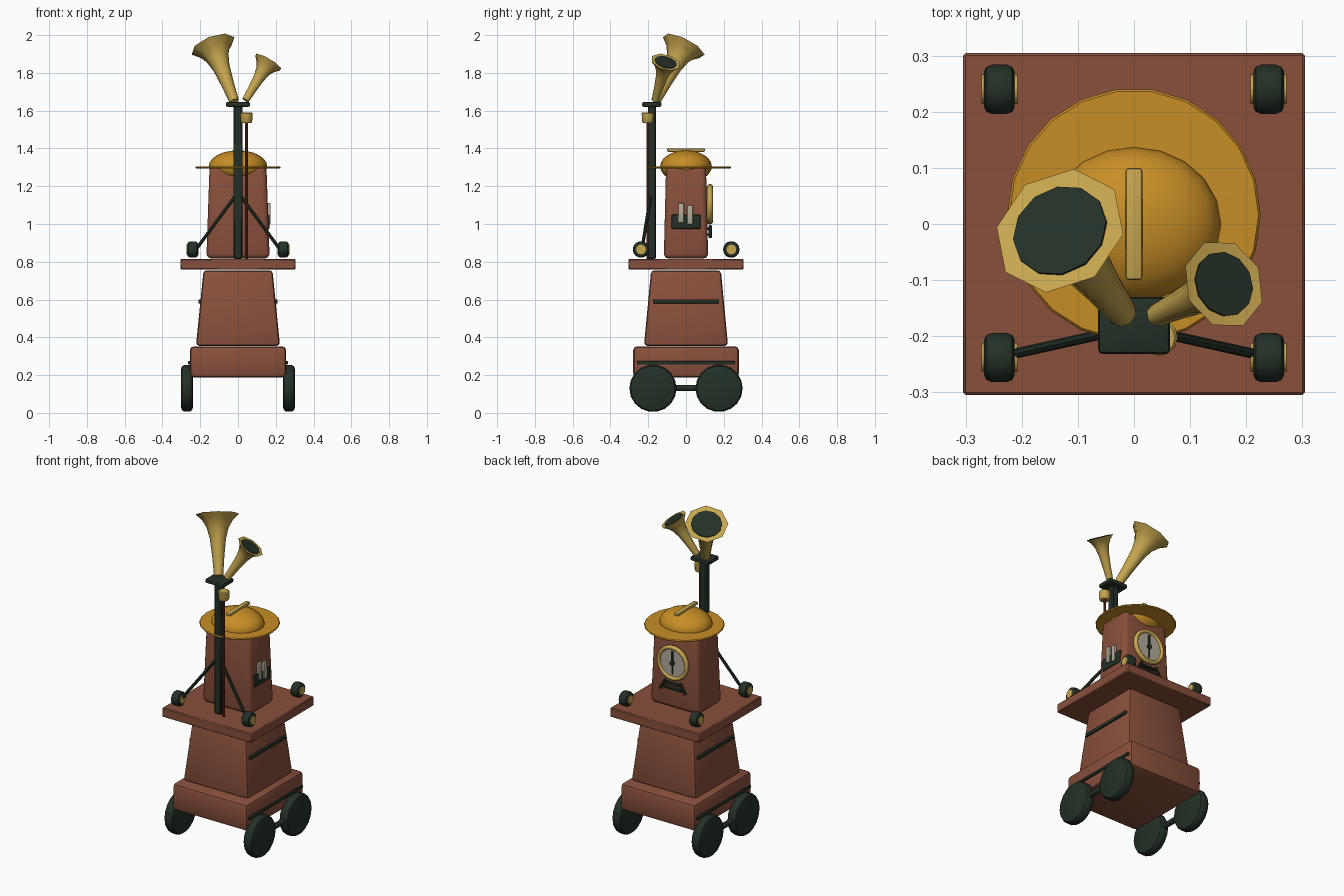
import bpy, bmesh, math
from mathutils import Vector, Matrix

if "Cube" in bpy.data.objects:
    bpy.data.objects.remove(bpy.data.objects["Cube"], do_unlink=True)


def material(name, rgb):
    m = bpy.data.materials.new(name)
    m.use_nodes = True
    m.diffuse_color = (*rgb, 1)
    bsdf = next(n for n in m.node_tree.nodes if n.type == "BSDF_PRINCIPLED")
    bsdf.inputs["Base Color"].default_value = (*rgb, 1)
    return m


BROWN = material("russet brown", (0.25, 0.08, 0.045))
DARK = material("dark green", (0.017, 0.03, 0.02))
GOLD = material("hat gold", (0.57, 0.27, 0.02))
BRASS = material("pale brass", (0.57, 0.38, 0.08))
CREAM = material("grey cream", (0.45, 0.41, 0.33))
RED = material("dark red", (0.16, 0.035, 0.02))


def finish(name, bm, mat, angle=40):
    bmesh.ops.recalc_face_normals(bm, faces=bm.faces)
    mesh = bpy.data.meshes.new(name)
    bm.to_mesh(mesh)
    bm.free()
    mesh.materials.append(mat)
    ob = bpy.data.objects.new(name, mesh)
    bpy.context.collection.objects.link(ob)
    bpy.ops.object.select_all(action="DESELECT")
    ob.select_set(True)
    bpy.context.view_layer.objects.active = ob
    bpy.ops.object.shade_smooth_by_angle(angle=math.radians(angle))
    return ob


def box(name, centre, size, mat, bevel=0.0, taper=(1, 1), segments=2, turn=None):
    """Box whose top is scaled by taper, with rounded edges."""
    bm = bmesh.new()
    bmesh.ops.create_cube(bm, size=1)
    for v in bm.verts:
        k = taper if v.co.z > 0 else (1, 1)
        v.co = Vector((v.co.x * size[0] * k[0], v.co.y * size[1] * k[1], v.co.z * size[2]))
    if bevel:
        bmesh.ops.bevel(bm, geom=bm.edges[:], offset=bevel, segments=segments,
                        profile=0.5, affect="EDGES")
    if turn:
        bm.transform(turn)
    bm.transform(Matrix.Translation(centre))
    return finish(name, bm, mat)


def lathe(name, profile, start, axis, mat, sides=16, angle=40):
    """Revolve (radius, distance) points round an axis from start."""
    bm = bmesh.new()
    rings = []
    for r, h in profile:
        rings.append([bm.verts.new((r * math.cos(math.tau * i / sides),
                                    r * math.sin(math.tau * i / sides), h))
                      for i in range(sides)])
    for a, b in zip(rings, rings[1:]):
        for i in range(sides):
            j = (i + 1) % sides
            bm.faces.new((a[i], a[j], b[j], b[i]))
    bm.faces.new(rings[0])
    bm.faces.new(rings[-1])
    rot = Vector(axis).to_track_quat("Z", "Y").to_matrix().to_4x4()
    bm.transform(Matrix.Translation(start) @ rot)
    return finish(name, bm, mat, angle)


def rod(name, a, b, radius, mat, sides=10):
    d = Vector(b) - Vector(a)
    return lathe(name, [(radius, 0), (radius, d.length)], a, d, mat, sides)


# Stacked body
box("chassis", (0, 0, 0.27), (0.51, 0.56, 0.165), BROWN, 0.022)
box("lower_body", (0, 0, 0.555), (0.445, 0.445, 0.4), BROWN, 0.018, (0.82, 0.83))
box("table", (0, 0, 0.787), (0.61, 0.61, 0.057), BROWN, 0.005, segments=1)
box("cabin", (0, 0, 1.06), (0.335, 0.235, 0.485), BROWN, 0.026, (0.9, 0.9), 3)

# Road wheels, linking axles and side trim
for side, x in (("right", -1), ("left", 1)):
    for end, y in (("front", -0.175), ("rear", 0.175)):
        lathe(f"{end}_{side}_wheel",
              [(0.1, 0), (0.118, 0.006), (0.125, 0.018), (0.125, 0.047),
               (0.118, 0.059), (0.1, 0.065)],
              (x * 0.27 - 0.0325, y, 0.13), (1, 0, 0), DARK, 18)
    rod(f"{side}_wheel_link", (x * 0.27, -0.175, 0.132), (x * 0.27, 0.175, 0.132), 0.017, DARK)
    box(f"{side}_chassis_trim", (x * 0.256, 0, 0.265), (0.016, 0.52, 0.018), DARK, 0.003)
    box(f"{side}_body_trim", (x * 0.2, 0, 0.59), (0.02, 0.35, 0.02), DARK, 0.003)

    # Small rollers on the table corners
    for end, y in (("front", -0.238), ("rear", 0.24)):
        c = (x * 0.24, y, 0.865)
        lathe(f"{end}_{side}_roller",
              [(0.032, 0), (0.04, 0.004), (0.044, 0.014), (0.044, 0.04),
               (0.04, 0.05), (0.032, 0.054)],
              (c[0] - 0.027, y, c[2]), (1, 0, 0), DARK, 14)
        rod(f"{end}_{side}_hub", (c[0] - 0.032, y, c[2]), (c[0] + 0.032, y, c[2]),
            0.026, BRASS, 12)

    # Mast braces
    rod(f"{side}_mast_brace", (x * 0.23, -0.235, 0.855), (x * 0.005, -0.185, 1.16), 0.009, DARK, 8)

# Mast, platform and whistle pipe
box("mast", (0, -0.18, 1.225), (0.046, 0.042, 0.82), DARK, 0.006, segments=1)
box("mast_platform", (0, -0.181, 1.633), (0.128, 0.102, 0.026), DARK, 0.009)
rod("whistle_pipe", (0.045, -0.202, 0.81), (0.045, -0.202, 1.55), 0.007, RED, 8)
lathe("whistle_cap", [(0.026, 0), (0.03, 0.006), (0.033, 0.05), (0.028, 0.056)],
      (0.045, -0.202, 1.535), (0, 0, 1), BRASS, 12)


# Horns: flared bells with dark mouths
def horn(name, base, mouth, foot, rim):
    d = Vector(mouth) - Vector(base)
    n = d.length
    flare = [(0, 0), (0.3, 0.08), (0.6, 0.2), (0.78, 0.37), (0.9, 0.62), (1, 1)]
    profile = [(foot + (rim - foot) * f, n * t) for t, f in flare]
    profile += [(rim * 0.7, n * 0.99)]
    lathe(name, profile, base, d, BRASS, 8, 50)
    u = d.normalized()
    rod(name + "_mouth", Vector(mouth) - u * 0.01, Vector(mouth) + u * 0.002,
        rim * 0.72, DARK, 12)


horn("large_horn", (-0.02, -0.16, 1.65), (-0.132, -0.012, 1.943), 0.026, 0.122)
horn("small_horn", (0.04, -0.163, 1.655), (0.16, -0.107, 1.857), 0.02, 0.082)

# Hat: brim, dome and crest
lathe("hat_brim", [(0.1, 0), (0.222, 0), (0.226, 0.005), (0.222, 0.01), (0.1, 0.012)],
      (0, 0.016, 1.294), (0, 0, 1), GOLD, 22)
bm = bmesh.new()
bmesh.ops.create_uvsphere(bm, u_segments=20, v_segments=12, radius=1)
bm.transform(Matrix.Translation((0, 0, 1.305)) @ Matrix.Diagonal((0.155, 0.137, 0.085, 1)))
finish("hat_dome", bm, GOLD)
box("hat_crest", (0, 0, 1.391), (0.03, 0.2, 0.018), BRASS, 0.006)

# Clock on the rear face
Z = 1.105
rod("clock_face", (0, 0.1, Z), (0, 0.13, Z), 0.09, CREAM, 20)
bm = bmesh.new()
sides, ring_sides = 20, 8
grid = [[bm.verts.new(((0.095 + 0.012 * math.cos(b)) * math.cos(a),
                       0.127 + 0.015 * math.sin(b),
                       Z + (0.095 + 0.012 * math.cos(b)) * math.sin(a)))
         for b in (math.tau * j / ring_sides for j in range(ring_sides))]
        for a in (math.tau * i / sides for i in range(sides))]
for i in range(sides):
    for j in range(ring_sides):
        k, m = (i + 1) % sides, (j + 1) % ring_sides
        bm.faces.new((grid[i][j], grid[k][j], grid[k][m], grid[i][m]))
finish("clock_ring", bm, BRASS, 60)
box("clock_long_hand", (0, 0.133, Z + 0.035), (0.012, 0.008, 0.075), DARK)
box("clock_short_hand", (0, 0.132, Z - 0.035), (0.006, 0.006, 0.07), DARK)
rod("clock_pivot", (0, 0.125, Z), (0, 0.14, Z), 0.015, DARK, 12)

# Bracket below the clock
for i, (z, w) in enumerate(((0.975, 0.1), (0.945, 0.12))):
    box(f"bracket_bar_{i + 1}", (0, 0.122, z), (w, 0.026, 0.012), DARK, 0.002, segments=1)
for side, x in (("right", -1), ("left", 1)):
    rod(f"{side}_bracket_leg", (x * 0.05, 0.128, 0.99), (x * 0.085, 0.128, 0.93), 0.009, DARK, 8)

# Lever panel on the left face
box("lever_panel", (0.157, 0, 1.012), (0.02, 0.152, 0.075), DARK, 0.003)
for i, (y, z) in enumerate(((-0.026, 1.06), (0.021, 1.048))):
    box(f"lever_{i + 1}", (0.163, y, z), (0.02, 0.03, 0.1), CREAM, 0.004)
